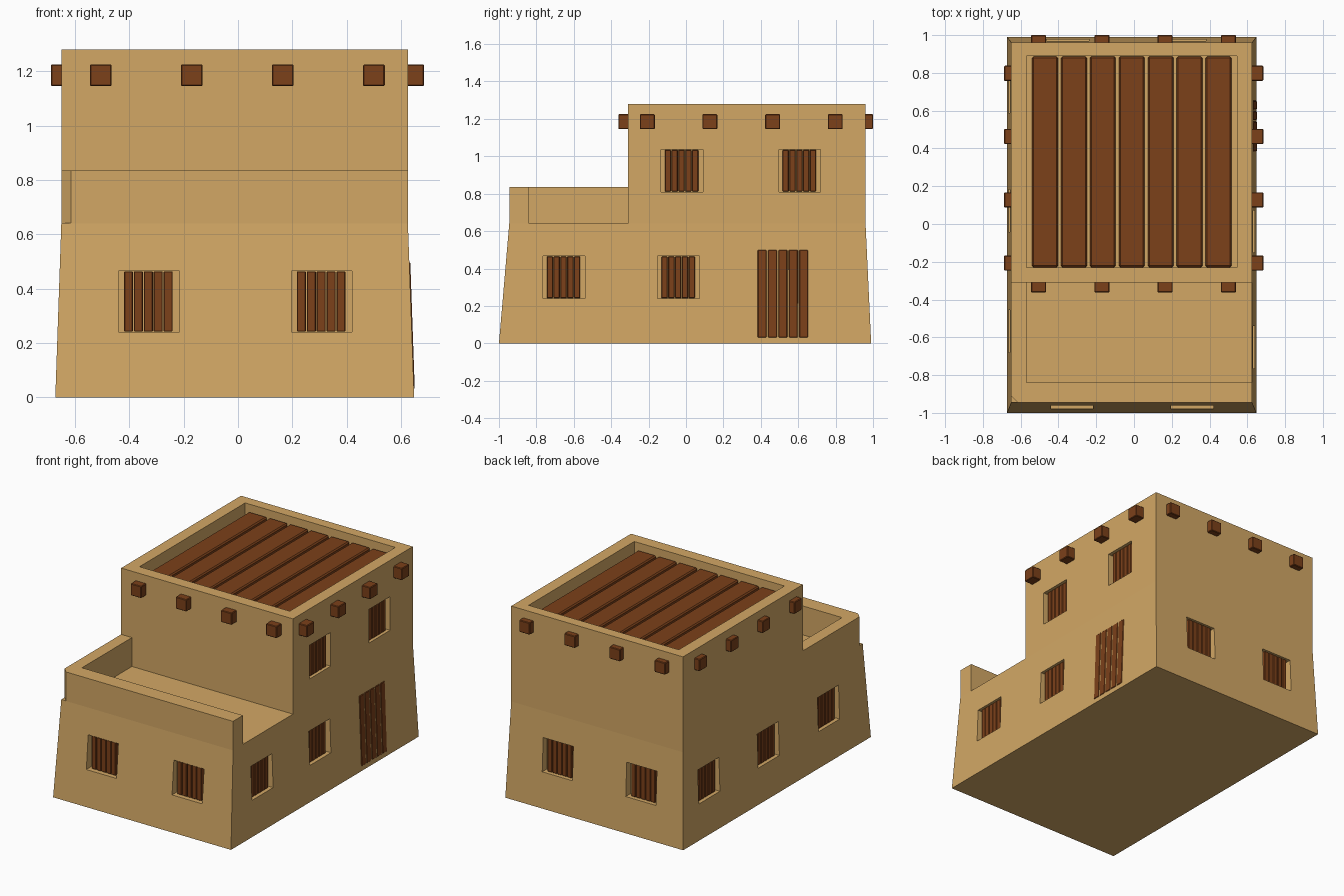
import bpy, bmesh
from mathutils import Matrix

if "Cube" in bpy.data.objects:
    bpy.data.objects.remove(bpy.data.objects["Cube"])


def material(name, rgb):
    m = bpy.data.materials.new(name)
    m.diffuse_color = (*rgb, 1)
    m.use_nodes = True
    m.node_tree.nodes["Principled BSDF"].inputs["Base Color"].default_value = m.diffuse_color
    return m


CLAY = material("clay", (0.65, 0.39, 0.13))
WOOD = material("wood", (0.20, 0.052, 0.010))


def finish(name, bm, mat):
    bmesh.ops.recalc_face_normals(bm, faces=bm.faces)
    me = bpy.data.meshes.new(name)
    bm.to_mesh(me)
    bm.free()
    me.materials.append(mat)
    ob = bpy.data.objects.new(name, me)
    bpy.context.collection.objects.link(ob)
    return ob


def add_box(bm, x0, x1, y0, y1, z0, z1, bevel=0.0):
    m = Matrix.Translation(((x0 + x1) / 2, (y0 + y1) / 2, (z0 + z1) / 2))
    m = m @ Matrix.Diagonal((abs(x1 - x0), abs(y1 - y0), abs(z1 - z0), 1))
    vs = bmesh.ops.create_cube(bm, size=1, matrix=m)["verts"]
    if bevel:
        es = list({e for v in vs for e in v.link_edges})
        bmesh.ops.bevel(bm, geom=es, offset=bevel, segments=1, affect='EDGES')


def cut(body, bm, name):
    tool = finish(name, bm, CLAY)
    tool.hide_render = True
    mod = body.modifiers.new(name, 'BOOLEAN')
    mod.operation, mod.solver, mod.object = 'DIFFERENCE', 'EXACT', tool
    bpy.context.view_layer.objects.active = body
    bpy.ops.object.modifier_apply(modifier=name)
    bpy.data.objects.remove(tool)


# Battered base and straight upper walls, lofted through three rings
bm = bmesh.new()
rings = []
for x0, x1, y0, y1, z in ((-.672, .648, -1, .99, 0), (-.65, .625, -.945, .96, .64),
                          (-.65, .625, -.945, .96, 1.28)):
    rings.append([bm.verts.new((x, y, z)) for x, y in ((x0, y0), (x1, y0), (x1, y1), (x0, y1))])
for a, b in zip(rings, rings[1:]):
    for i in range(4):
        j = (i + 1) % 4
        bm.faces.new((a[i], a[j], b[j], b[i]))
bm.faces.new(rings[0][::-1])
bm.faces.new(rings[-1])
body = finish("house_walls", bm, CLAY)

# Step down over the terrace, terrace floor, roof well
for name, dims in (("step", (-.9, .9, -1.2, -.31, .835, 1.5)),
                   ("terrace", (-.57, .9, -.84, -.31, .641, .9)),
                   ("roof_well", (-.57, .545, -.23, .89, 1.195, 1.5))):
    bm = bmesh.new()
    add_box(bm, *dims)
    cut(body, bm, name)

# Broken-off parapet corner
bm = bmesh.new()
tri = [bm.verts.new((x, y, .641)) for x, y in ((-.75, -.81), (-.515, -1.045), (-.75, -1.045))]
r = bmesh.ops.extrude_face_region(bm, geom=[bm.faces.new(tri)])
bmesh.ops.translate(bm, vec=(0, 0, .4), verts=[v for v in r["geom"] if isinstance(v, bmesh.types.BMVert)])
cut(body, bm, "corner_chip")

# Windows: wall axis, outward sign, wall surface position, centre along wall, bottom
windows = [("y", -1, .970, u, .24) for u in (-.328, .308)]
windows += [("y", 1, .974, u, .24) for u in (-.35, .27)]
windows += [("x", 1, .635, u, .24) for u in (-.653, -.04)]
windows += [("x", -1, .66, u, .24) for u in (-.568, .07, .70)]
windows += [("x", 1, .625, u, .81) for u in (-.022, .608)]


def wall_box(bm, axis, sign, d0, d1, u0, u1, z0, z1, bevel=0.0):
    a, b = sorted((sign * d0, sign * d1))
    if axis == "x":
        add_box(bm, a, b, u0, u1, z0, z1, bevel)
    else:
        add_box(bm, u0, u1, a, b, z0, z1, bevel)


bm = bmesh.new()
for axis, s, d, u, z in windows:
    wall_box(bm, axis, s, d - .045, d + .06, u - .112, u + .112, z, z + .226)
cut(body, bm, "window_recess")

# Shutter slats, five per window
bm = bmesh.new()
for axis, s, d, u, z in windows:
    for i in range(5):
        c = u - .002 + (i - 2) * .0365
        wall_box(bm, axis, s, d - .046, d - .016, c - .0165, c + .0165, z + .002, z + .224, .003)
finish("window_shutters", bm, WOOD)

# Door of five boards on the right wall
bm = bmesh.new()
for i in range(5):
    c = .518 + (i - 2) * .0555
    wall_box(bm, "x", 1, .60, .642, c - .0255, c + .0255, .03, .50, .005)
# lean the boards with the battered wall
for v in bm.verts:
    v.co.x -= (v.co.z - .265) * .035
finish("door", bm, WOOD)

# Roof boards
bm = bmesh.new()
for i in range(7):
    c = -.012 + (i - 3) * .153
    add_box(bm, c - .068, c + .068, -.229, .887, 1.19, 1.232, .008)
finish("roof_boards", bm, WOOD)

# Projecting roof beam ends on all four sides
bm = bmesh.new()
for i in range(4):
    x, y = -.505 + i * .335, -.207 + i * .335
    for s, d, top in ((-1, .28, .362), (1, .93, 1.0)):
        wall_box(bm, "y", s, d, top, x - .04, x + .04, 1.145, 1.225, .004)
    for s, d, top in ((-1, .62, .688), (1, .60, .685)):
        wall_box(bm, "x", s, d, top, y - .04, y + .04, 1.145, 1.225, .004)
finish("beam_ends", bm, WOOD)
